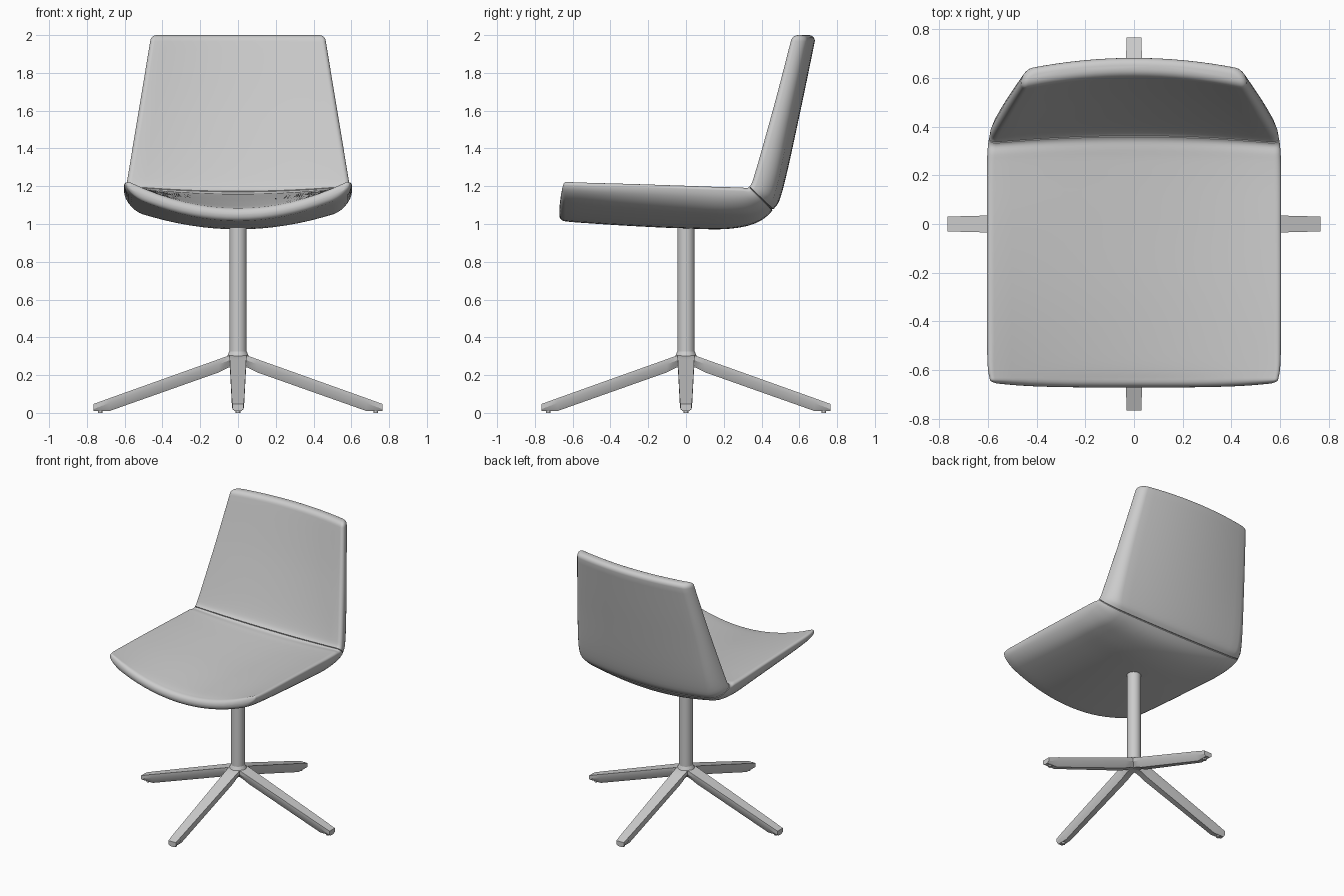
import bpy, bmesh, math
from mathutils import Vector, Matrix

if "Cube" in bpy.data.objects:
    bpy.data.objects.remove(bpy.data.objects["Cube"], do_unlink=True)

GREY = (0.6, 0.6, 0.6, 1)
grey = bpy.data.materials.new("light grey")
grey.use_nodes = True
grey.diffuse_color = GREY
grey.node_tree.nodes["Principled BSDF"].inputs["Base Color"].default_value = GREY


def finish(name, bm, angle=40):
    bmesh.ops.recalc_face_normals(bm, faces=bm.faces)
    mesh = bpy.data.meshes.new(name)
    bm.to_mesh(mesh)
    bm.free()
    mesh.materials.append(grey)
    obj = bpy.data.objects.new(name, mesh)
    bpy.context.collection.objects.link(obj)
    bpy.ops.object.select_all(action='DESELECT')
    obj.select_set(True)
    bpy.context.view_layer.objects.active = obj
    bpy.ops.object.shade_smooth_by_angle(angle=math.radians(angle))


def loft(bm, rings):
    """Skin closed rings of equal length and cap both ends."""
    loops = [[bm.verts.new(p) for p in ring] for ring in rings]
    n = len(loops[0])
    for a, b in zip(loops, loops[1:]):
        for i in range(n):
            j = (i + 1) % n
            bm.faces.new((a[i], a[j], b[j], b[i]))
    bm.faces.new(loops[0])
    bm.faces.new(loops[-1])


def cylinder(bm, radius, low, high, x=0, top_radius=None, segments=32):
    bmesh.ops.create_cone(bm, cap_ends=True, segments=segments,
                          radius1=radius, radius2=top_radius or radius,
                          depth=high - low,
                          matrix=Matrix.Translation((x, 0, (low + high) / 2)))


# Shell profile: inner y z, outer y z, half width,
# side rise of the inner and outer faces, outer rounding
PROFILE = [Vector(p) for p in (
    (-.638, 1.085, -.638, 1.014, .592, .145, .145, .1),
    (-.56, 1.097, -.56, 1.007, .602, .132, .143, .1),
    (-.3, 1.12, -.3, .99, .604, .1, .135, .1),
    (0, 1.138, 0, .976, .604, .07, .125, .1),
    (.2, 1.15, .22, .974, .604, .05, .112, .1),
    (.3, 1.158, .37, 1.005, .602, .044, .085, .12),
    (.36, 1.172, .46, 1.075, .595, .04, .055, .12),
    (.405, 1.26, .512, 1.18, .58, .048, .05, .08),
    (.51, 1.61, .604, 1.59, .523, .052, .052, .06),
    (.6, 1.967, .682, 1.967, .465, .05, .05, .05))]
SEAM = 6
ROUND = .033


def station(t):
    """Catmull-Rom point on the profile."""
    end = len(PROFILE) - 1
    k = min(int(t), end - 1)
    f = t - k
    a, b, c, d = (PROFILE[min(max(k + o, 0), end)] for o in (-1, 0, 1, 2))
    return b + f / 2 * ((c - a) + f * ((2 * a - 5 * b + 4 * c - d)
                                       + f * (3 * b - a - 3 * c + d)))


def shell_ring(s, inset=0, push=Vector((0, 0, 0)), bow=0):
    """Slab section, bent up at the sides, with a broad rounding outside."""
    inner, outer = Vector((0, s[0], s[1])), Vector((0, s[2], s[3]))
    mid, normal = (inner + outer) / 2, (inner - outer).normalized()
    full, rise_in, rise_out, broad = s[4:]
    w, h = full - inset, (inner - outer).length / 2 - inset
    r = min(.03, h * .6)
    tall = h * 2 - r * 1.1
    half = [((w - r) * i / 8, h) for i in range(8)]
    for i in range(6):
        a = math.pi / 2 * i / 5
        half.append((w - r + r * math.sin(a), h - r + r * math.cos(a)))
    for i in range(8):
        a = math.pi / 2 * i / 7
        half.append((w - broad + broad * math.cos(a),
                     tall - h - tall * math.sin(a)))
    half += [((w - broad) * i / 8, -h) for i in range(7, -1, -1)]
    outline = half + [(-u, v) for u, v in half[-2:0:-1]]
    ring = []
    for u, v in outline:
        share = (v / h + 1) / 2
        rise = rise_in * share + rise_out * (1 - share)
        ring.append(mid + Vector((u, 0, 0)) + push * (1 - bow * (u / full) ** 4)
                    + normal * (v + rise * (u / full) ** 2))
    return ring


# Upholstered seat and back in one sweep, with a fine seam at the bend
steps = 6
params = [i / steps for i in range((len(PROFILE) - 1) * steps + 1)]
params = sorted(params + [SEAM - .04, SEAM + .04])
rings = [shell_ring(station(t), .006 if t == SEAM else 0) for t in params]
front_way, top_way = Vector((0, -1, 0)), Vector((0, .1, 1))
for i in range(1, 6):
    a = math.pi / 2 * i / 5
    inset, reach = ROUND * (1 - math.cos(a)), ROUND * math.sin(a)
    rings.insert(0, shell_ring(PROFILE[0], inset, front_way * reach, bow=.6))
    rings.append(shell_ring(PROFILE[-1], inset, top_way * reach))
bm = bmesh.new()
loft(bm, rings)
finish("seat_shell", bm)

# Column with a flared foot
bm = bmesh.new()
cylinder(bm, .046, .255, 1.02)
cylinder(bm, .06, .295, .325, top_radius=.046)
finish("column", bm)

# Legs: distance out, top, side and bottom heights, half width
LEG = ((0, .305, .28, .25, .044),
       (.05, .303, .277, .24, .045),
       (.1, .285, .258, .215, .044),
       (.68, .078, .052, .01, .033),
       (.765, .047, .02, .01, .03))
for index, name in enumerate(("left", "back", "right", "front")):
    bm = bmesh.new()
    loft(bm, [[(d, w, top), (d, w, side), (d, w * .5, low),
               (d, -w * .5, low), (d, -w, side), (d, -w, top)]
              for d, top, side, low, w in LEG])
    cylinder(bm, .012, 0, .016, x=.73, segments=16)
    bmesh.ops.rotate(bm, verts=bm.verts, cent=(0, 0, 0),
                     matrix=Matrix.Rotation(index * math.pi / 2, 3, 'Z'))
    finish(name + "_leg", bm, 30)
